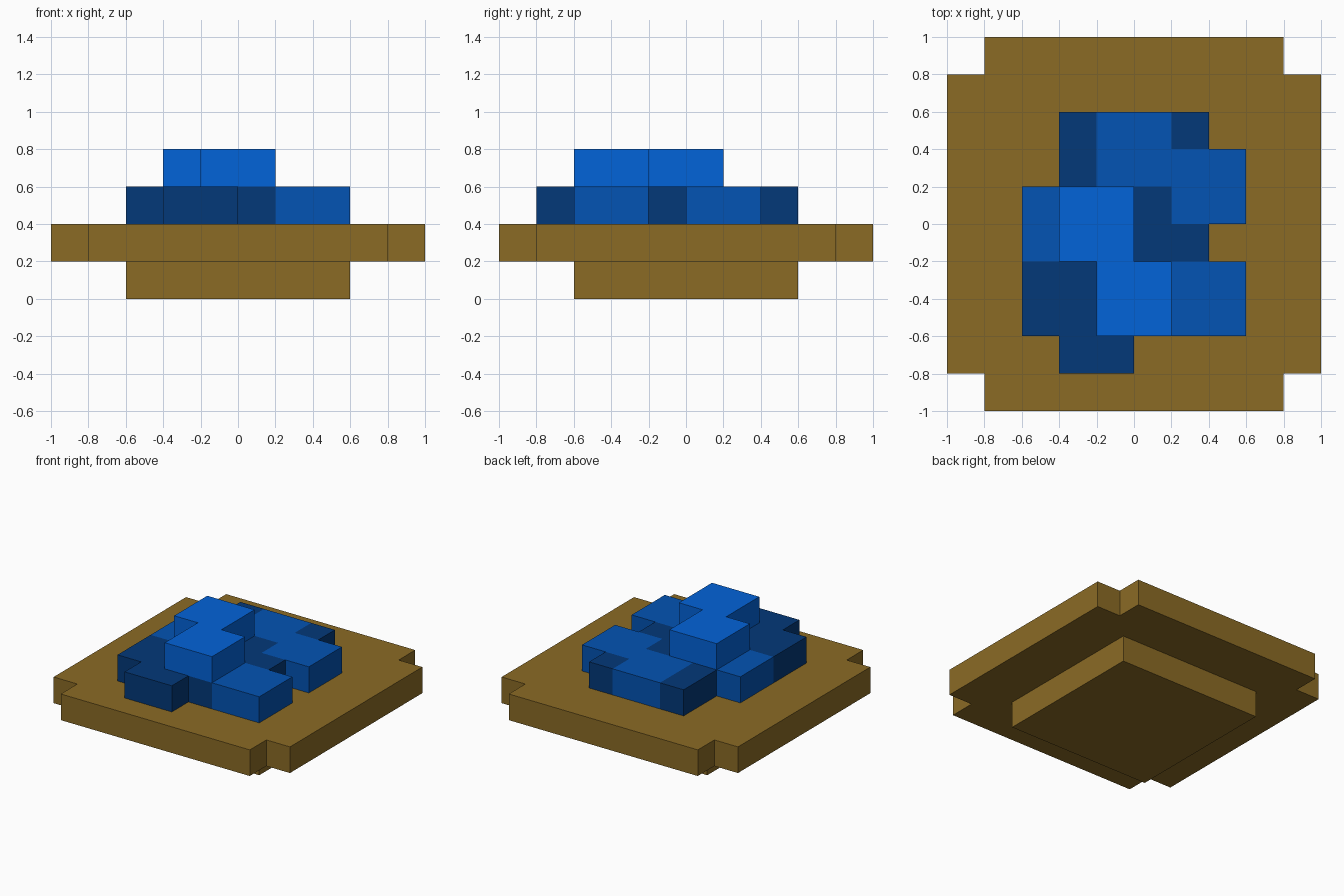
import bpy, bmesh, math
from mathutils import Vector

if "Cube" in bpy.data.objects:
    bpy.data.objects.remove(bpy.data.objects["Cube"])

CELL = 0.2  # block size


def srgb(*rgb):
    return tuple(((c / 255 + 0.055) / 1.055) ** 2.4 for c in rgb) + (1.0,)


def material(name, *rgb):
    m = bpy.data.materials.new(name)
    m.diffuse_color = srgb(*rgb)
    m.use_nodes = True
    m.node_tree.nodes["Principled BSDF"].inputs["Base Color"].default_value = m.diffuse_color
    return m


MATS = {
    "W": material("wood brown", 139, 107, 37),
    "D": material("dark blue", 1, 56, 121),
    "M": material("medium blue", 1, 83, 179),
    "B": material("bright blue", 0, 99, 217),
}


def layer(rows, x0, y_top, z):
    """Block map: rows run from back to front, columns from left to right."""
    return {(x0 + i, y_top - j, z): c
            for j, row in enumerate(rows) for i, c in enumerate(row) if c != " "}


# Square foot, notched plate and the two levels of the blue heap
foot = layer(["W" * 6] * 6, -3, 2, 0)
plate = layer([" WWWWWWWW "] + ["W" * 10] * 8 + [" WWWWWWWW "], -5, 4, 1)
heap_low = layer([" DMMD ",
                  " DMMMM",
                  "MDDDMM",
                  "MDDDD ",
                  "DDDDMM",
                  "DDDDMM",
                  " DD   "], -3, 2, 2)
heap_top = layer([" BB ",
                  " BB ",
                  "  BB",
                  "  BB"], -3, 0, 3)
parts = {"foot": foot, "plate": plate, "lower_heap": heap_low, "upper_heap": heap_top}
filled = set().union(*parts.values())


def build(name, cells):
    """Make the exposed sides of the blocks, merged into large flat faces."""
    keys = sorted(set(cells.values()))
    bm = bmesh.new()
    for cell, colour in cells.items():
        centre = Vector(cell) + Vector((0.5, 0.5, 0.5))
        for axis in range(3):
            for sign in (-1, 1):
                n = Vector((0, 0, 0))
                n[axis] = sign
                if tuple(int(a + b) for a, b in zip(cell, n)) in filled:
                    continue
                u = Vector((0, 0, 0))
                u[(axis + 1) % 3] = 1
                v = n.cross(u)
                corners = [(centre + (n + a * u + b * v) / 2) * CELL
                           for a, b in ((-1, -1), (1, -1), (1, 1), (-1, 1))]
                face = bm.faces.new([bm.verts.new(p) for p in corners])
                face.material_index = keys.index(colour)
    bmesh.ops.remove_doubles(bm, verts=bm.verts, dist=0.001)
    bmesh.ops.dissolve_limit(bm, angle_limit=math.radians(1), verts=bm.verts,
                             edges=bm.edges, delimit={"MATERIAL"})
    mesh = bpy.data.meshes.new(name)
    bm.to_mesh(mesh)
    bm.free()
    for k in keys:
        mesh.materials.append(MATS[k])
    bpy.context.collection.objects.link(bpy.data.objects.new(name, mesh))


for part_name, part_cells in parts.items():
    build(part_name, part_cells)
